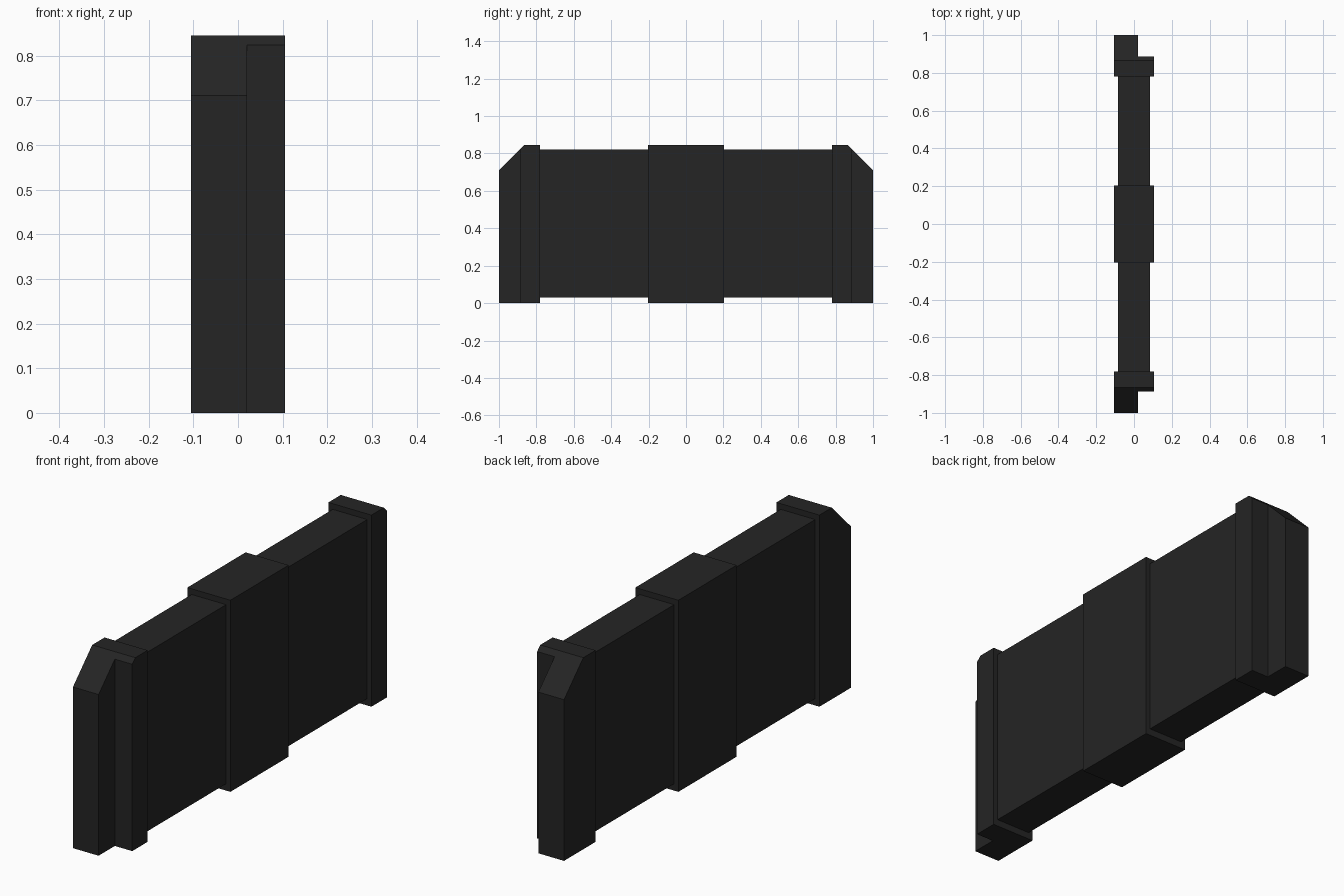
import bpy, bmesh
from mathutils import Vector

if "Cube" in bpy.data.objects:
    bpy.data.objects.remove(bpy.data.objects["Cube"])

black = bpy.data.materials.new("matte_black")
black.diffuse_color = (0.018, 0.018, 0.018, 1)
black.use_nodes = True
black.node_tree.nodes["Principled BSDF"].inputs["Base Color"].default_value = black.diffuse_color


def prism(name, footprint, z0, z1, chamfer=None):
    """Extrude an xy footprint upward; optionally slice it with a plane (point, normal)."""
    bm = bmesh.new()
    face = bm.faces.new([bm.verts.new((x, y, z0)) for x, y in footprint])
    ext = bmesh.ops.extrude_face_region(bm, geom=[face])
    for v in ext["geom"]:
        if isinstance(v, bmesh.types.BMVert):
            v.co.z = z1
    if chamfer:
        cut = bmesh.ops.bisect_plane(
            bm, geom=bm.verts[:] + bm.edges[:] + bm.faces[:],
            plane_co=Vector(chamfer[0]), plane_no=Vector(chamfer[1]), clear_outer=True)
        edges = [e for e in cut["geom_cut"] if isinstance(e, bmesh.types.BMEdge)]
        bmesh.ops.contextual_create(bm, geom=edges)
    bmesh.ops.recalc_face_normals(bm, faces=bm.faces[:])
    mesh = bpy.data.meshes.new(name)
    bm.to_mesh(mesh)
    bm.free()
    mesh.materials.append(black)
    obj = bpy.data.objects.new(name, mesh)
    bpy.context.collection.objects.link(obj)
    return obj


def rect(hx, y0, y1):
    return [(-hx, y0), (hx, y0), (hx, y1), (-hx, y1)]


W = 0.105    # half width of the raised blocks
TOP = 0.845

# Raised centre band
prism("center_block", rect(W, -0.203, 0.203), 0, TOP)

for side, label in ((-1, "front"), (1, "back")):
    # Thinner panel between the centre band and the end
    prism(label + "_panel", rect(0.084, side * 0.203, side * 0.78), 0.03, 0.82)
    # End cap: stepped footprint with the upper outer corner sliced off at 45 degrees
    step = [(-W, 0.78), (W, 0.78), (W, 0.887), (0.02, 0.887), (0.02, 1), (-W, 1)]
    prism(label + "_end_cap", [(x, side * y) for x, y in step], 0, TOP,
          ((0, side * 0.866, TOP), (0, side, 1)))
